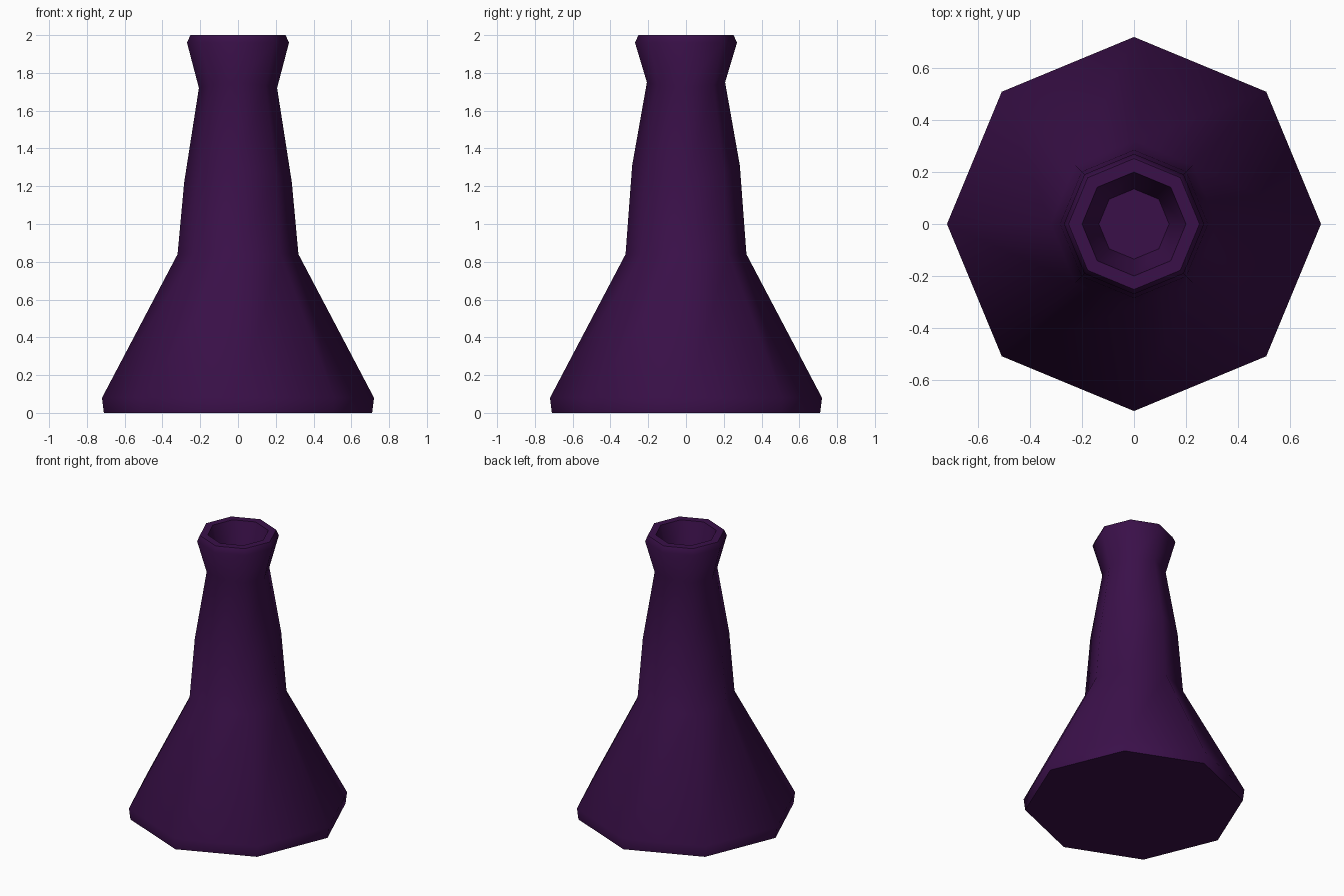
import bpy
import bmesh
import math

SIDES = 8

cube = bpy.data.objects.get("Cube")
if cube:
    bpy.data.objects.remove(cube, do_unlink=True)

# Single dark purple material
purple = bpy.data.materials.new("dark purple")
purple.use_nodes = True
colour = (0.042, 0.005, 0.066, 1.0)
purple.diffuse_color = colour
shader = purple.node_tree.nodes["Principled BSDF"]
shader.inputs["Base Color"].default_value = colour
shader.inputs["Roughness"].default_value = 0.8

# Profile from base to rim and down inside the neck:
# radius, height, and how far the ring dips on the x axis and rises on y
profile = [
    (0.71, 0.0, 0.0),
    (0.72, 0.08, 0.0),
    (0.32, 0.84, 0.0),
    (0.285, 1.265, 0.045),
    (0.207, 1.735, 0.015),
    (0.27, 1.96, 0.0),
    (0.252, 2.0, 0.0),
    (0.2, 2.0, 0.0),
    (0.135, 1.74, 0.0),
]


def add_ring(bm, radius, height, wave):
    ring = []
    for i in range(SIDES):
        a = math.tau * i / SIDES
        z = height - wave * math.cos(2 * a)
        ring.append(bm.verts.new((radius * math.cos(a), radius * math.sin(a), z)))
    return ring


# Flask body with hollow mouth
bm = bmesh.new()
rings = [add_ring(bm, *point) for point in profile]
for low, high in zip(rings, rings[1:]):
    for i in range(SIDES):
        j = (i + 1) % SIDES
        bm.faces.new((low[i], low[j], high[j], high[i]))
bm.faces.new(rings[0][::-1])   # underside
bm.faces.new(rings[-1])        # floor of the mouth
bm.normal_update()

mesh = bpy.data.meshes.new("flask_body")
bm.to_mesh(mesh)
bm.free()
mesh.materials.append(purple)
flask = bpy.data.objects.new("flask_body", mesh)
bpy.context.collection.objects.link(flask)

# Smooth sides, sharp base and rim
bpy.ops.object.select_all(action="DESELECT")
flask.select_set(True)
bpy.context.view_layer.objects.active = flask
bpy.ops.object.shade_smooth_by_angle(angle=math.radians(50))
